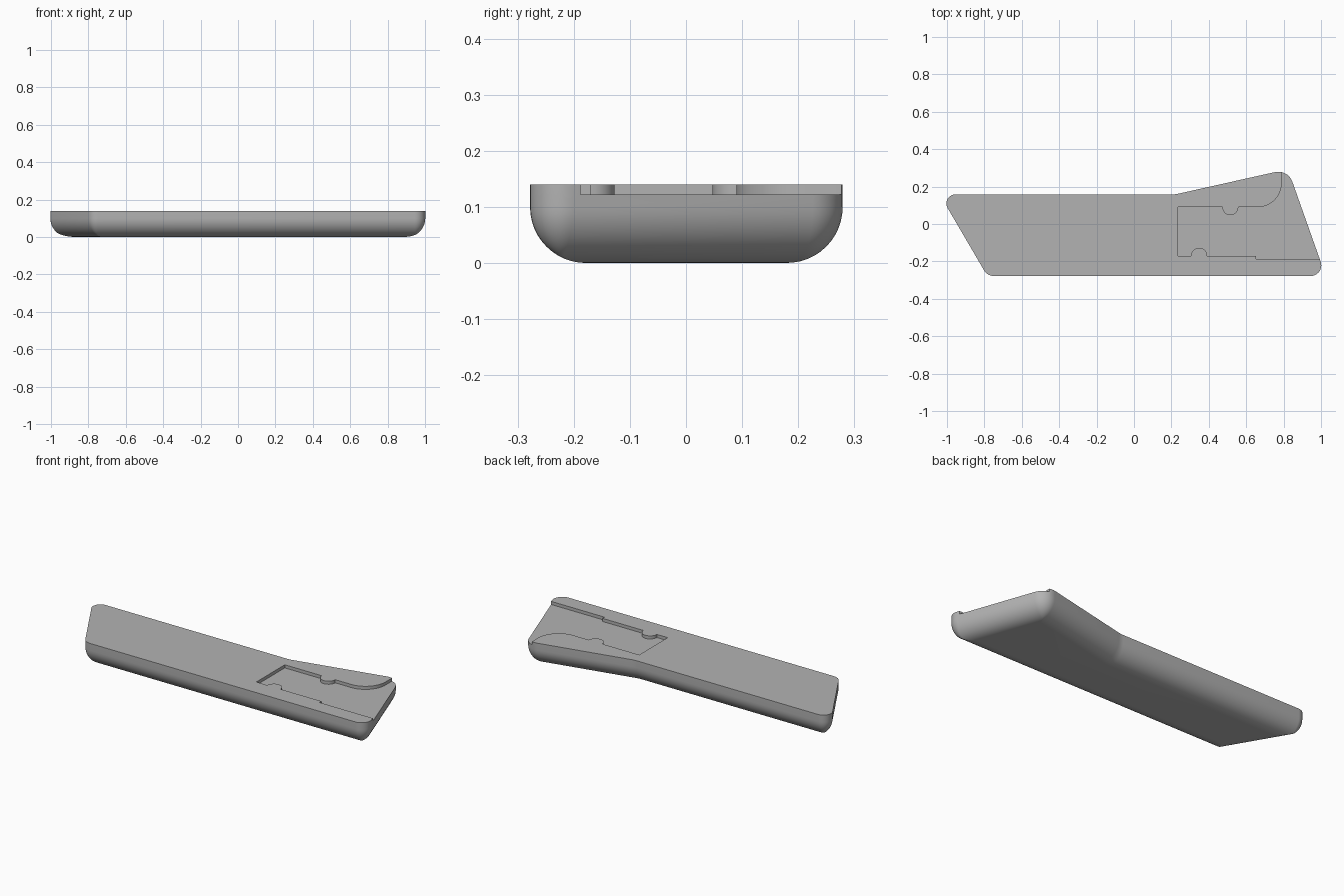
import bpy, bmesh
from math import sin, cos, tan, pi, radians
from mathutils import Vector

cube = bpy.data.objects.get("Cube")
if cube:
    bpy.data.objects.remove(cube, do_unlink=True)

HEIGHT, FLOOR, FILLET = 0.14, 0.122, 0.1

grey = bpy.data.materials.new("plain grey")
grey.use_nodes = True
colour = (0.45, 0.45, 0.45, 1)
grey.diffuse_color = colour
grey.node_tree.nodes["Principled BSDF"].inputs["Base Color"].default_value = colour

# Plan of the handle, counter-clockwise: x, y, corner radius
PLAN = [(-0.784, -0.278, 0.06), (1.025, -0.278, 0.057), (0.823, 0.293, 0.08),
        (0.219, 0.158, 0.15), (-1.039, 0.158, 0.048)]


def rounded_plan(inset, steps=10):
    """Offset the plan inwards and round its corners."""
    pts = [Vector(p[:2]) for p in PLAN]
    n, loop = len(pts), []
    for i, p in enumerate(pts):
        a = (p - pts[i - 1]).normalized()
        b = (pts[(i + 1) % n] - p).normalized()
        na, nb = Vector((-a.y, a.x)), Vector((-b.y, b.x))
        mitre = (na + nb) / (1 + na.dot(nb))
        side = 1 if a.cross(b) > 0 else -1
        radius = max(PLAN[i][2] - side * inset, 0.003)
        centre = p + mitre * (inset + side * radius)
        turn = a.angle_signed(b)
        start, end = -na * side, -nb * side
        for k in range(steps + 1):
            t = k / steps
            # spherical blend between the two tangent directions
            w = abs(turn)
            d = (start * sin((1 - t) * w) + end * sin(t * w)) / sin(w)
            loop.append(centre + d * radius)
    return loop


def make_object(name, bm):
    bmesh.ops.recalc_face_normals(bm, faces=bm.faces)
    mesh = bpy.data.meshes.new(name)
    bm.to_mesh(mesh)
    bm.free()
    obj = bpy.data.objects.new(name, mesh)
    bpy.context.collection.objects.link(obj)
    mesh.materials.append(grey)
    return obj


def loft(name, levels):
    """Skin a stack of matching (z, loop) sections and cap both ends."""
    bm = bmesh.new()
    rings = [[bm.verts.new((p[0], p[1], z)) for p in loop] for z, loop in levels]
    for low, high in zip(rings, rings[1:]):
        for i in range(len(low)):
            bm.faces.new((low[i - 1], low[i], high[i], high[i - 1]))
    bm.faces.new(rings[0][::-1])
    bm.faces.new(rings[-1])
    return make_object(name, bm)


def arc(cx, cy, r, start, end, steps=14):
    return [(cx + r * cos(radians(start + (end - start) * k / steps)),
             cy + r * sin(radians(start + (end - start) * k / steps)))
            for k in range(steps + 1)]


# Handle body with a rounded underside
levels = []
for k in range(13):
    t = k / 12 * pi / 2
    levels.append((FILLET * (1 - cos(t)), rounded_plan(FILLET * (1 - sin(t)))))
levels.append((HEIGHT, rounded_plan(0)))
body = loft("handle_body", levels)

# Shallow pocket with two pegs and a flared mouth open at the right end
pocket = [(0.236, -0.17)]
pocket += arc(0.348, -0.17, 0.043, 180, 0)
pocket += [(0.652, -0.17), (0.652, -0.188), (1.2, -0.188), (1.2, 0.4), (0.79, 0.4)]
pocket += arc(0.66, 0.22, 0.13, 0, -90, 20)
pocket += arc(0.515, 0.09, 0.043, 0, -180)
pocket += [(0.236, 0.09)]
cutter = loft("pocket_cutter", [(FLOOR, pocket), (HEIGHT + 0.1, pocket)])
cutter.hide_render = True

cut = body.modifiers.new("pocket", 'BOOLEAN')
cut.operation = 'DIFFERENCE'
cut.solver = 'EXACT'
cut.object = cutter
bpy.ops.object.select_all(action='DESELECT')
bpy.context.view_layer.objects.active = body
body.select_set(True)
bpy.ops.object.modifier_apply(modifier=cut.name)
bpy.data.objects.remove(cutter, do_unlink=True)
bpy.ops.object.shade_smooth_by_angle(angle=radians(35))
